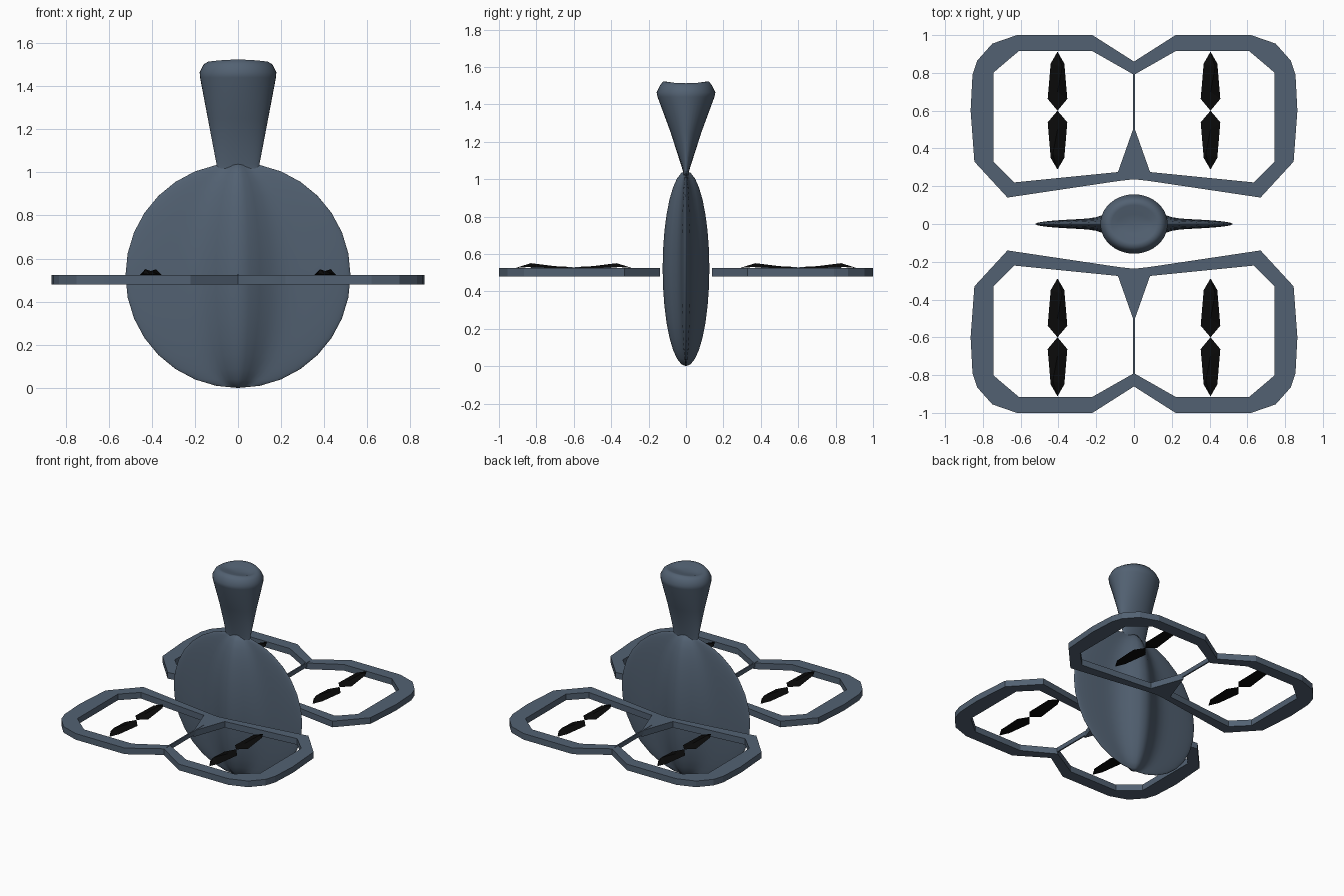
import bpy
import math

if "Cube" in bpy.data.objects:
    bpy.data.objects.remove(bpy.data.objects["Cube"])


def material(name, rgb):
    m = bpy.data.materials.new(name)
    m.diffuse_color = (*rgb, 1)
    m.use_nodes = True
    m.node_tree.nodes["Principled BSDF"].inputs["Base Color"].default_value = m.diffuse_color
    return m


SLATE = material("slate blue", (0.085, 0.120, 0.168))
BLACK = material("black", (0.003, 0.003, 0.003))


def make(name, verts, faces, mat, smooth=None):
    me = bpy.data.meshes.new(name)
    me.from_pydata(verts, [], faces)
    me.materials.append(mat)
    ob = bpy.data.objects.new(name, me)
    bpy.context.collection.objects.link(ob)
    if smooth:
        bpy.ops.object.select_all(action='DESELECT')
        ob.select_set(True)
        bpy.context.view_layer.objects.active = ob
        bpy.ops.object.shade_smooth_by_angle(angle=math.radians(smooth))
    return ob


def loft(name, rings, bottom, top, mat, smooth):
    """Skin a stack of equal rings and close both ends on a point."""
    n = len(rings[0])
    verts = [p for r in rings for p in r] + [bottom, top]
    b, t = len(verts) - 2, len(verts) - 1
    last = (len(rings) - 1) * n
    faces = []
    for j in range(n):
        k = (j + 1) % n
        for i in range(len(rings) - 1):
            faces.append((i * n + j, i * n + k, (i + 1) * n + k, (i + 1) * n + j))
        faces.append((b, k, j))
        faces.append((t, last + j, last + k))
    return make(name, verts, faces, mat, smooth)


def mirror_xy(ob):
    mod = ob.modifiers.new("mirror", 'MIRROR')
    mod.use_axis = (True, True, False)
    return ob


# Disc body: thin round disc with a soft vertical bulge front and back
R, ROWS, SEG = 0.522, 16, 64
rings = []
for i in range(1, ROWS):
    th = math.pi * i / ROWS
    c, z = math.sin(th), R - R * math.cos(th)
    ring = []
    for j in range(SEG):
        a = 2 * math.pi * j / SEG
        s = math.sin(a)
        y = 0.031 * s + math.copysign(0.094 * abs(s) ** 32, s)
        ring.append((R * c * math.cos(a), c * y, z))
    rings.append(ring)
loft("body", rings, (0, 0, 0), (0, 0, 2 * R), SLATE, 60)

# Flared neck: flat oval at the foot, nearly round at the dished top
# each section: z, x radius, y radius, saddle lift towards front and back
SECTIONS = [(1.00, .10, .012, 0), (1.04, .10, .015, 0), (1.25, .14, .082, 0),
            (1.44, .176, .152, 0), (1.465, .178, .157, 0), (1.50, .16, .14, 0),
            (1.513, .14, .122, .01), (1.512, .12, .10, .009), (1.503, .09, .05, .004)]
rings = []
for z, rx, ry, lift in SECTIONS:
    angles = [2 * math.pi * j / 40 for j in range(40)]
    rings.append([(rx * math.cos(a), ry * math.sin(a), z + lift * math.sin(a) ** 2)
                  for a in angles])
loft("neck", rings, (0, 0, 1.0), (0, 0, 1.5), SLATE, 60)

# Rotor guards: one quarter strip with its spike, mirrored and thickened
OUTER = [(0, .86), (.22, 1), (.62, 1), (.75, .955), (.83, .865), (.855, .79),
         (.865, .6), (.845, .33), (.67, .14), (.08, .228), (0, .237)]
INNER = [(0, .79), (.22, .915), (.61, .915), (.66, .873), (.72, .822), (.745, .8),
         (.745, .6), (.745, .33), (.635, .22), (.085, .275), (0, .515)]
n = len(OUTER)
verts = [(x, y, 0.48) for x, y in OUTER + INNER]
faces = [(k, n + k, n + k + 1, k + 1) for k in range(n - 1)]
guard = mirror_xy(make("rotor_guards", verts, faces, SLATE))
solid = guard.modifiers.new("thickness", 'SOLIDIFY')
solid.thickness, solid.offset = 0.045, 1

# Thin rods along the middle of each guard
for side, name in ((-1, "front_rod"), (1, "back_rod")):
    verts = [(x, side * y, z) for x in (-.005, .005) for y in (.4, .83) for z in (.495, .527)]
    faces = [(0, 1, 3, 2), (4, 6, 7, 5), (0, 4, 5, 1), (2, 3, 7, 6), (0, 2, 6, 4), (1, 5, 7, 3)]
    if side < 0:
        faces = [f[::-1] for f in faces]
    make(name, verts, faces, SLATE)

# Propellers: two tapered, twisted blades meeting at a point
BLADE = [(0, 0, .53), (.052, .062, .523), (.036, .25, .53), (0, .312, .525),
         (-.036, .25, .53), (-.052, .062, .523), (.025, .23, .551), (0, .1, .535)]
TOP = [(0, 1, 7), (1, 2, 6, 7), (2, 3, 6), (3, 4, 6), (4, 5, 7, 6), (5, 0, 7)]
verts, faces = [], []
for s in (1, -1):
    o = len(verts)
    verts += [(s * x, s * y, z) for x, y, z in BLADE]
    faces += [tuple(o + v for v in f) for f in TOP]
    faces += [tuple(o + v for v in f) for f in ((1, 0, 5), (2, 1, 5, 4), (3, 2, 4))]
for i, (x, y) in enumerate((sx * .405, sy * .6) for sx in (-1, 1) for sy in (-1, 1)):
    prop = make("propeller_%d" % (i + 1), verts, faces, BLACK)
    prop.location = (x, y, 0)
